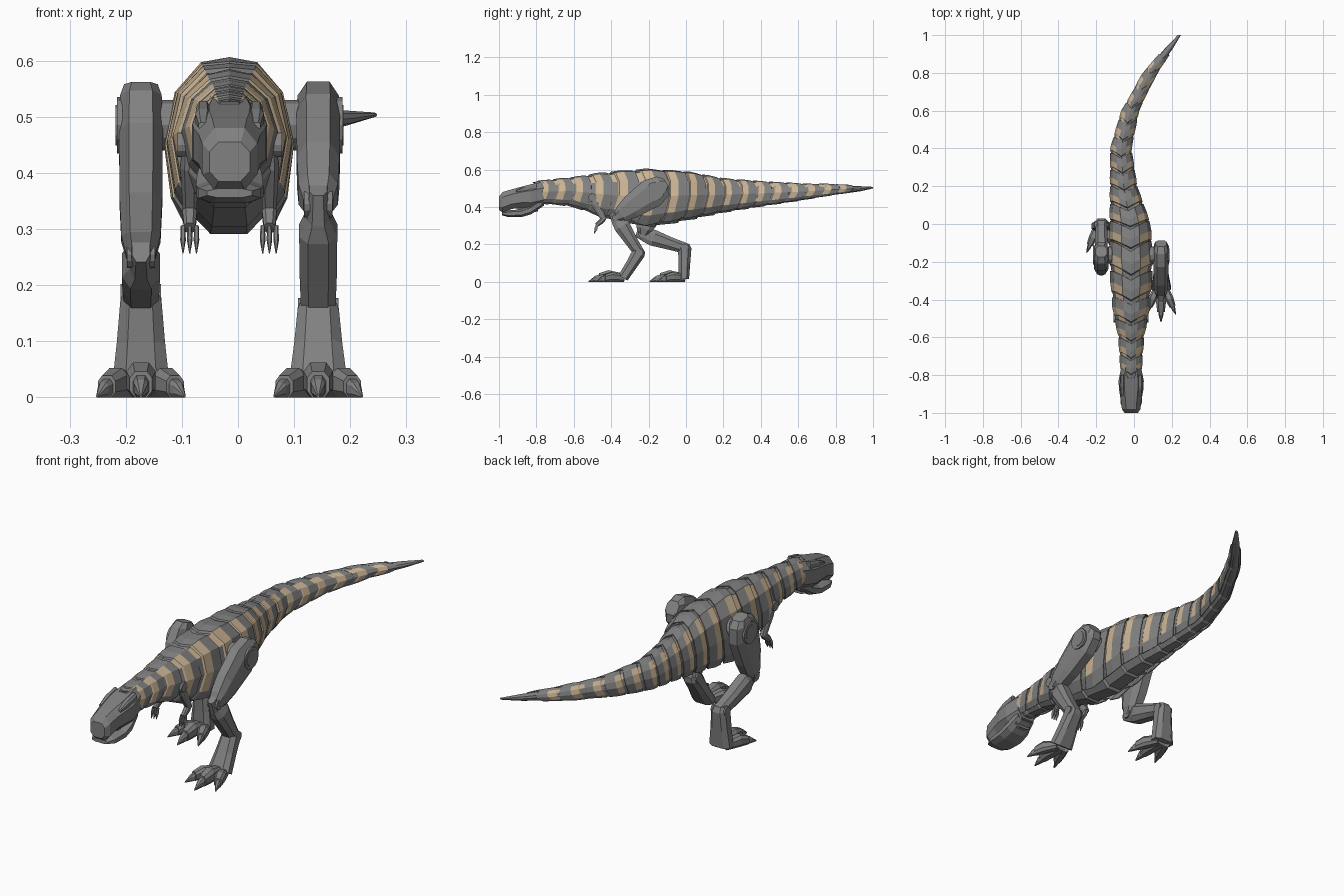
import bpy, bmesh, math
from mathutils import Vector, Matrix

cube = bpy.data.objects.get("Cube")
if cube:
    bpy.data.objects.remove(cube, do_unlink=True)


def material(name, rgb):
    m = bpy.data.materials.new(name)
    m.use_nodes = True
    m.diffuse_color = (*rgb, 1)
    bsdf = next(n for n in m.node_tree.nodes if n.type == 'BSDF_PRINCIPLED')
    bsdf.inputs["Base Color"].default_value = (*rgb, 1)
    return m


STEEL = material("steel grey", (.22, .22, .22))
SAND = material("sand stripe", (.6, .46, .3))
MID = -.015                      # centre line of the body
X, Z = Vector((1, 0, 0)), Vector((0, 0, 1))


def finish(name, bm, mats):
    bmesh.ops.recalc_face_normals(bm, faces=bm.faces)
    mesh = bpy.data.meshes.new(name)
    bm.to_mesh(mesh)
    bm.free()
    for m in mats:
        mesh.materials.append(m)
    ob = bpy.data.objects.new(name, mesh)
    bpy.context.collection.objects.link(ob)
    return ob


def loft(name, rings):
    """Closed skin through a row of equal rings."""
    bm = bmesh.new()
    rows = [[bm.verts.new((p.x, p.y, max(p.z, 0))) for p in r] for r in rings]
    n = len(rows[0])
    for a, b in zip(rows, rows[1:]):
        for i in range(n):
            bm.faces.new((a[i], a[(i + 1) % n], b[(i + 1) % n], b[i]))
    bm.faces.new(rows[0][::-1])
    bm.faces.new(rows[-1])
    finish(name, bm, [STEEL])


def ring(c, u, v, half, front, back):
    """Chamfered rectangle around c."""
    corners = [(1, -.5), (1, .5), (.55, 1), (-.55, 1),
               (-1, .5), (-1, -.5), (-.55, -1), (.55, -1)]
    return [c + u * half * a + v * b * (front if b > 0 else back) for a, b in corners]


def bone(name, x, a, b, stations):
    """Limb part between two (y, z) joints; station = (t, half width, front, back)."""
    a, b = Vector((x, *a)), Vector((x, *b))
    d = (b - a).normalized()
    v = Vector((0, d.z, -d.y))
    loft(name, [ring(a.lerp(b, t), X, v, h, f, k) for t, h, f, k in stations])


def disc(name, x, joint, radius, width):
    bm = bmesh.new()
    place = Matrix.Translation((x, *joint)) @ Matrix.Rotation(math.pi / 2, 4, 'Y')
    bmesh.ops.create_cone(bm, cap_ends=True, segments=12, radius1=radius,
                          radius2=radius, depth=width, matrix=place)
    finish(name, bm, [STEEL])


# Body envelope: y, x centre, top, bottom, half width
BODY = [(-.82, MID, .535, .415, .052), (-.6, MID, .557, .395, .066),
        (-.45, MID, .58, .33, .095), (-.22, MID, .597, .268, .112),
        (0, -.02, .585, .312, .105), (.2, -.055, .55, .36, .07),
        (.4, -.07, .535, .395, .055), (.6, -.02, .525, .427, .046),
        (.8, .085, .517, .463, .034), (.93, .185, .512, .483, .021),
        (1, .24, .508, .499, .008)]


def body_point(y, angle, scale):
    for a, b in zip(BODY, BODY[1:]):
        if y <= b[0]:
            break
    t = (y - a[0]) / (b[0] - a[0])
    cx, top, low, half = [p + (q - p) * t for p, q in zip(a[1:], b[1:])]
    mid, tall = (top + low) / 2, (top - low) / 2
    return Vector((cx + half * scale * math.sin(angle), y,
                   mid + tall * scale * math.cos(angle)))


# Inner body, stepped at every segment
CUTS = [-.82, -.735, -.645, -.55, -.44, -.31, -.16, -.04, .06, .155,
        .245, .335, .42, .51, .6, .69, .78, .86]
rings = []
for a, b in zip(CUTS, CUTS[1:]):
    for y, s in ((a + .004, .9), (b - .004, .97)):
        rings.append([body_point(y, math.tau * (i + .5) / 10, s) for i in range(10)])
for y in (.93, 1):
    rings.append([body_point(y, math.tau * (i + .5) / 10, 1) for i in range(10)])
loft("body_core", rings)

# Armour shells with a raised, swept striped plate on each
ANGLES = [-140, -118, -84, -52, -24, 0, 24, 52, 84, 118, 140]
STEPS = [(0, .95), (.24, .98), (.29, 1.035), (.64, 1.06), (1.1, 1.03)]
for k, (a, b) in enumerate(zip(CUTS, CUTS[1:])):
    bm = bmesh.new()
    length = b - a
    trunk = -.45 < a < .05
    rows = []
    for u, size in STEPS:
        row = []
        for deg in ANGLES:
            s = size
            if trunk and abs(deg) in (24, 52):
                s += .05
            sweep = .38 * length * math.sin(math.radians(abs(deg)) * 1.28)
            y = min(a + u * length + sweep, .98)
            row.append(bm.verts.new(body_point(y, math.radians(deg), s)))
        rows.append(row)
    for r in range(4):
        for c in range(10):
            f = bm.faces.new((rows[r][c], rows[r][c + 1], rows[r + 1][c + 1], rows[r + 1][c]))
            column = c if c > 4 else 9 - c
            shoulder = column == 6 and r < 3
            stripe = column in (7, 8) and r in (1, 2)
            f.material_index = 1 if shoulder or stripe else 0
    ob = finish(f"armour_segment_{k + 1}", bm, [STEEL, SAND])
    thick = ob.modifiers.new("thickness", 'SOLIDIFY')
    thick.thickness = .004


# Head: stations of y, half width, top, bottom
def head_part(name, stations, x=MID):
    loft(name, [ring(Vector((x, y, (t + b) / 2)), X, Z, h, (t - b) / 2, (t - b) / 2)
                for y, h, t, b in stations])


head_part("skull", [(-1, .036, .455, .385), (-.98, .049, .48, .37), (-.93, .055, .495, .39),
                    (-.88, .064, .508, .395), (-.83, .067, .52, .39), (-.76, .053, .535, .405)])
head_part("lower_jaw", [(-.985, .04, .372, .356), (-.95, .056, .382, .346),
                        (-.88, .06, .388, .346), (-.83, .058, .41, .36), (-.77, .046, .45, .4)])
head_part("mouth_lining", [(-.9, .03, .41, .37), (-.79, .04, .42, .375)])

for s, side in ((1, "left"), (-1, "right")):
    # Brow
    head_part(f"{side}_brow", [(-.91, .008, .49, .478), (-.86, .014, .514, .48),
                               (-.8, .012, .528, .49)], MID + s * .047)

    # Arm
    x = MID + s * .071
    shoulder, elbow, wrist = (-.5, .45), (-.44, .335), (-.475, .305)
    disc(f"{side}_shoulder", x + s * .008, shoulder, .022, .028)
    bone(f"{side}_upper_arm", x, shoulder, elbow,
         [(-.1, .012, .014, .014), (.3, .017, .024, .024), (1.05, .012, .014, .014)])
    bone(f"{side}_forearm", x, elbow, wrist,
         [(-.2, .01, .01, .01), (.3, .013, .015, .015), (1.1, .01, .011, .011)])
    for f in (-1, 0, 1):
        bone(f"{side}_finger_{f + 2}", x + f * .012, wrist, (-.49, .257),
             [(0, .004, .006, .006), (.5, .005, .008, .008), (1, .001, .001, .001)])

    # Leg, in mid stride
    x = MID + s * .158
    hip = (-.165, .485)
    if s > 0:
        knee, ankle, sole = (-.37, .345), (-.25, .155), (-.335, .02)
    else:
        knee, ankle, sole = (-.23, .255), (-.005, .18), (-.01, .015)
    disc(f"{side}_hip_axle", x - s * .045, hip, .045, .06)
    bone(f"{side}_thigh", x, hip, knee,
         [(-.3, .03, .03, .03), (-.2, .037, .06, .06), (.08, .039, .081, .078),
          (.6, .038, .066, .062), (.88, .035, .045, .045), (1.02, .026, .025, .025)])
    disc(f"{side}_hip_ring", x + s * .038, hip, .05, .01)
    disc(f"{side}_hip_cap", x + s * .041, hip, .036, .008)
    disc(f"{side}_knee_joint", x, knee, .024, .05)
    bone(f"{side}_shank", x, knee, ankle,
         [(-.15, .016, .026, .026), (.1, .02, .04, .04), (.25, .034, .045, .042),
          (.65, .033, .036, .032), (1.05, .03, .028, .028)])
    disc(f"{side}_ankle_joint", x, ankle, .022, .072)
    bone(f"{side}_lower_leg", x, ankle, sole,
         [(-.14, .028, .016, .022), (0, .036, .038, .034),
          (.5, .043, .032, .03), (1, .052, .03, .026)])

    # Foot: three splayed toes, each a knuckle and a claw
    for n, (turn, root, size) in enumerate(((-22, -.02, .84), (0, 0, 1), (22, .02, .84))):
        heel = Vector((x + root, sole[0], 0))
        d = Matrix.Rotation(math.radians(turn), 3, 'Z') @ Vector((0, -1, 0))
        across = Z.cross(d)
        toe = [(0, .022, .045), (.08, .026, .062), (.13, .02, .046)]
        claw = [(.12, .015, .042), (.15, .012, .032), (.185, .002, .004)]
        for part, stations in (("toe", toe), ("claw", claw)):
            loft(f"{side}_{part}_{n + 1}",
                 [ring(heel + d * t * size + Z * h * size / 2, across, Z,
                       w * size, h * size / 2, h * size / 2) for t, w, h in stations])
